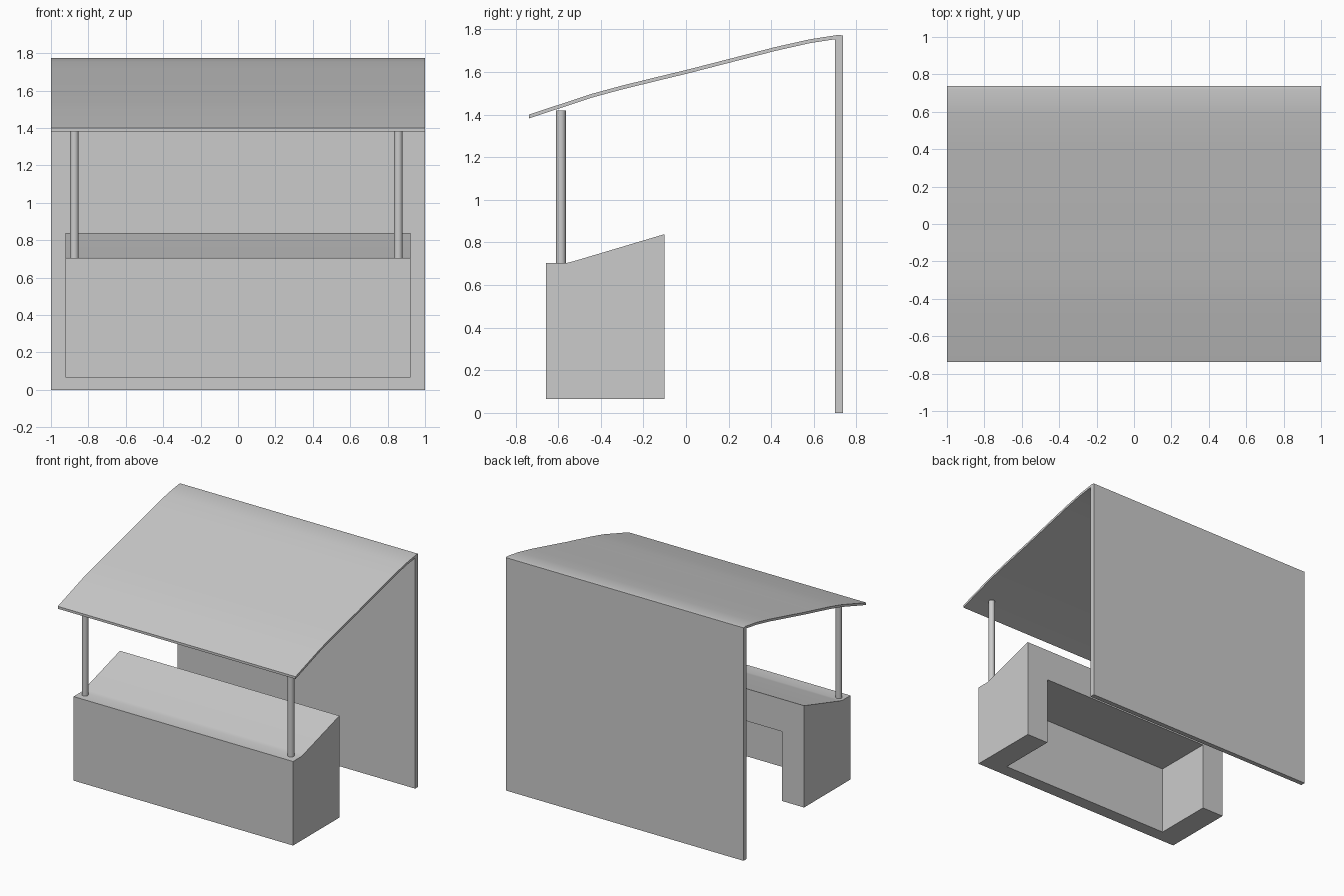
import bpy, bmesh
from mathutils import Matrix

if "Cube" in bpy.data.objects:
    bpy.data.objects.remove(bpy.data.objects["Cube"])


def make_object(name, bm):
    bmesh.ops.recalc_face_normals(bm, faces=bm.faces)
    mesh = bpy.data.meshes.new(name)
    bm.to_mesh(mesh)
    bm.free()
    obj = bpy.data.objects.new(name, mesh)
    bpy.context.collection.objects.link(obj)
    return obj


def extrude_profile(name, points, half_width):
    """Sweep a closed (y, z) outline across x."""
    bm = bmesh.new()
    face = bm.faces.new([bm.verts.new((-half_width, y, z)) for y, z in points])
    side = bmesh.ops.extrude_face_region(bm, geom=[face])
    verts = [v for v in side["geom"] if isinstance(v, bmesh.types.BMVert)]
    bmesh.ops.translate(bm, verts=verts, vec=(2 * half_width, 0, 0))
    return make_object(name, bm)


def smooth(obj):
    bpy.ops.object.select_all(action="DESELECT")
    bpy.context.view_layer.objects.active = obj
    obj.select_set(True)
    bpy.ops.object.shade_smooth_by_angle(angle=0.52)


def box_profile(y0, y1, z0, z1):
    return [(y0, z0), (y1, z0), (y1, z1), (y0, z1)]


# Back wall
extrude_profile("back_wall", box_profile(0.70, 0.737, 0, 1.757), 1.0)

# Thin curved roof sheet
top = [(-0.737, 1.400), (-0.44, 1.498), (-0.30, 1.536), (-0.10, 1.585),
       (0.0, 1.609), (0.42, 1.717), (0.58, 1.753), (0.715, 1.774), (0.737, 1.771)]
under = [(y, z - 0.018) for y, z in reversed(top)]
smooth(extrude_profile("roof", top + under, 1.0))

# Counter with sloping top
counter = extrude_profile("counter", [
    (-0.657, 0.065), (-0.10, 0.065), (-0.10, 0.839),
    (-0.53, 0.711), (-0.56, 0.704), (-0.657, 0.704)], 0.923)

# Hollow open at the back and underneath
cutter = extrude_profile("counter_cutter", box_profile(-0.557, 0.1, -0.1, 0.593), 0.738)
cutter.hide_render = True
cut = counter.modifiers.new("hollow", "BOOLEAN")
cut.operation = "DIFFERENCE"
cut.solver = "EXACT"
cut.object = cutter
bpy.context.view_layer.objects.active = counter
bpy.ops.object.modifier_apply(modifier=cut.name)
bpy.data.objects.remove(cutter)
smooth(counter)

# Round posts carrying the roof
for name, x in (("left_post", -0.875), ("right_post", 0.857)):
    bm = bmesh.new()
    bmesh.ops.create_cone(bm, cap_ends=True, segments=24, radius1=0.023,
                          radius2=0.023, depth=0.72,
                          matrix=Matrix.Translation((x, -0.587, 1.06)))
    smooth(make_object(name, bm))
